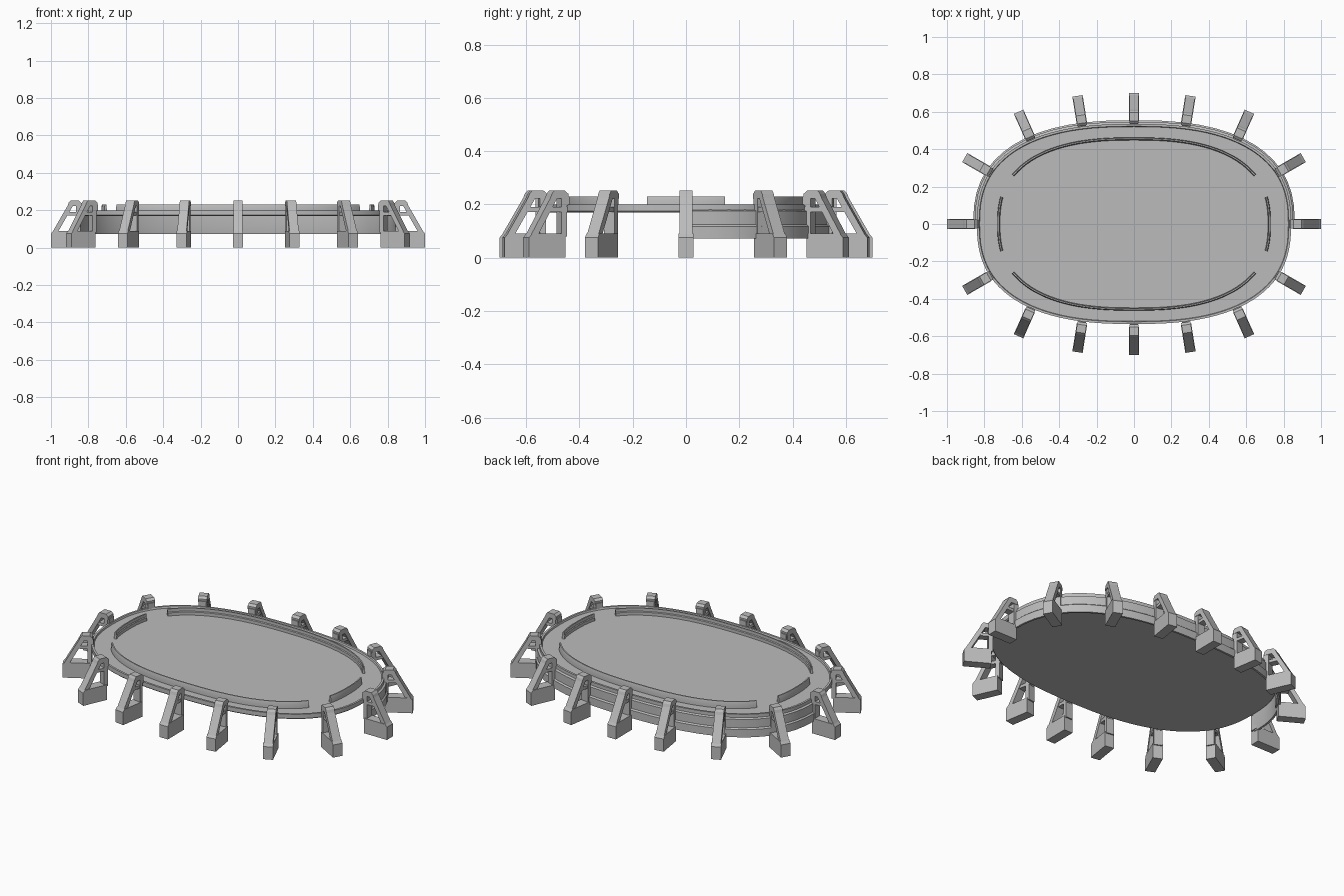
import bpy
import bmesh
from math import cos, sin, pi, atan2, radians
from mathutils import Vector, Matrix

cube = bpy.data.objects.get("Cube")
if cube:
    bpy.data.objects.remove(cube)

grey = bpy.data.materials.new("plain grey")
grey.use_nodes = True
grey.diffuse_color = (0.5, 0.5, 0.5, 1)
grey.node_tree.nodes["Principled BSDF"].inputs["Base Color"].default_value = (0.5, 0.5, 0.5, 1)


def finish(bm, name, smooth=True):
    bmesh.ops.recalc_face_normals(bm, faces=bm.faces)
    mesh = bpy.data.meshes.new(name)
    bm.to_mesh(mesh)
    bm.free()
    mesh.materials.append(grey)
    ob = bpy.data.objects.new(name, mesh)
    bpy.context.collection.objects.link(ob)
    if smooth:
        bpy.ops.object.select_all(action="DESELECT")
        ob.select_set(True)
        bpy.context.view_layer.objects.active = ob
        bpy.ops.object.shade_smooth_by_angle(angle=radians(30))
    return ob


def oval(a, b, t):
    """Point and outward normal on a rounded oval."""
    def power(v, e):
        return (1 if v >= 0 else -1) * abs(v) ** e
    c, s = cos(t), sin(t)
    point = Vector((a * power(c, 0.8), b * power(s, 0.8), 0))
    normal = Vector((power(c, 1.2) / a, power(s, 1.2) / b, 0)).normalized()
    return point, normal


def sweep(name, a, b, profile, start=0, end=2 * pi, steps=96, loop=True, solid=True):
    """Run a profile of (offset, z) points around the oval."""
    bm = bmesh.new()
    rings = []
    for i in range(steps if loop else steps + 1):
        p, n = oval(a, b, start + (end - start) * i / steps)
        rings.append([bm.verts.new(p + n * o + Vector((0, 0, z))) for o, z in profile])
    count = len(profile)
    for i in range(steps):
        r, q = rings[i], rings[(i + 1) % len(rings)]
        for k in range(count if solid else count - 1):
            m = (k + 1) % count
            bm.faces.new((r[k], q[k], q[m], r[m]))
    if not loop:
        bm.faces.new(rings[0])
        bm.faces.new(rings[-1])
    elif not solid:
        bm.faces.new([r[0] for r in rings])
        bm.faces.new([r[-1] for r in rings])
    return finish(bm, name)


# Deck with a raised lip around its edge
A, B = 0.84, 0.535
sweep("deck", A, B, [(-0.005, 0.17), (0, 0.175), (0, 0.2), (-0.012, 0.2), (-0.015, 0.19)],
      solid=False)

# Skirt hanging from the rear half of the deck
sweep("rear_skirt", A, B,
      [(0.0, 0.18), (0.012, 0.175), (0.012, 0.125), (0.02, 0.118), (0.02, 0.072),
       (0.008, 0.072), (0.0, 0.118)],
      0, pi, 28, loop=False)

# Low barriers: long ones front and rear, short ones at the ends
wall = [(0.006, 0.188), (0.006, 0.215), (0.002, 0.23), (-0.005, 0.23),
        (-0.005, 0.212), (-0.009, 0.208), (-0.009, 0.188)]
LONG, SHORT = 0.58, 0.24
for name, mid, half in (("rear_barrier", pi / 2, pi / 2 - LONG + 0.06),
                        ("front_barrier", -pi / 2, pi / 2 - LONG + 0.06),
                        ("left_barrier", 0, SHORT), ("right_barrier", pi, SHORT)):
    sweep(name, 0.725, 0.457, wall, mid - half, mid + half, 32, loop=False)


def prism(bm, outline, width):
    """Extrude a side outline of (distance, z) points across the width."""
    sides = [[bm.verts.new((d, y, z)) for d, z in outline] for y in (-width / 2, width / 2)]
    bm.faces.new(sides[0])
    bm.faces.new(sides[1])
    for i in range(len(outline)):
        j = (i + 1) % len(outline)
        bm.faces.new((sides[0][i], sides[0][j], sides[1][j], sides[1][i]))


def support(name, foot, angle):
    """Braced support; distance 0 is its outer end, inward is negative."""
    bm = bmesh.new()
    # Foot block
    prism(bm, [(0, 0), (0, 0.075), (-0.012, 0.09), (-0.15, 0.09), (-0.15, 0)], 0.056)
    # Slanted outer strut
    prism(bm, [(-0.003, 0.075), (-0.095, 0.235), (-0.118, 0.225), (-0.035, 0.08)], 0.05)
    # Inner post against the deck
    prism(bm, [(-0.135, 0.08), (-0.135, 0.235), (-0.158, 0.235), (-0.158, 0.08)], 0.046)
    # Cross brace and top clamp
    prism(bm, [(-0.07, 0.172), (-0.085, 0.19), (-0.16, 0.19), (-0.16, 0.172)], 0.042)
    prism(bm, [(-0.088, 0.222), (-0.095, 0.24), (-0.105, 0.252), (-0.148, 0.252),
               (-0.162, 0.24), (-0.162, 0.222)], 0.05)
    prism(bm, [(-0.14, 0.195), (-0.14, 0.23), (-0.168, 0.23), (-0.168, 0.195)], 0.042)
    place = Matrix.Translation((foot[0], foot[1], 0)) @ Matrix.Rotation(angle, 4, "Z")
    bmesh.ops.transform(bm, matrix=place, verts=bm.verts)
    finish(bm, name, smooth=False)


# Supports mirrored to all four quarters
quarter = [(1, 0, 0), (0.905, 0.355, 30), (0.617, 0.6, 66), (0.302, 0.685, 81), (0, 0.7, 90)]
for x, y, deg in quarter:
    for sx, side in ((1, "left"), (-1, "right")):
        for sy, end in ((1, "rear"), (-1, "front")):
            if (x == 0 and sx < 0) or (y == 0 and sy < 0):
                continue
            d = radians(deg)
            support(f"support_{end}_{side}_{deg}", (sx * x, sy * y),
                    atan2(sy * sin(d), sx * cos(d)))
